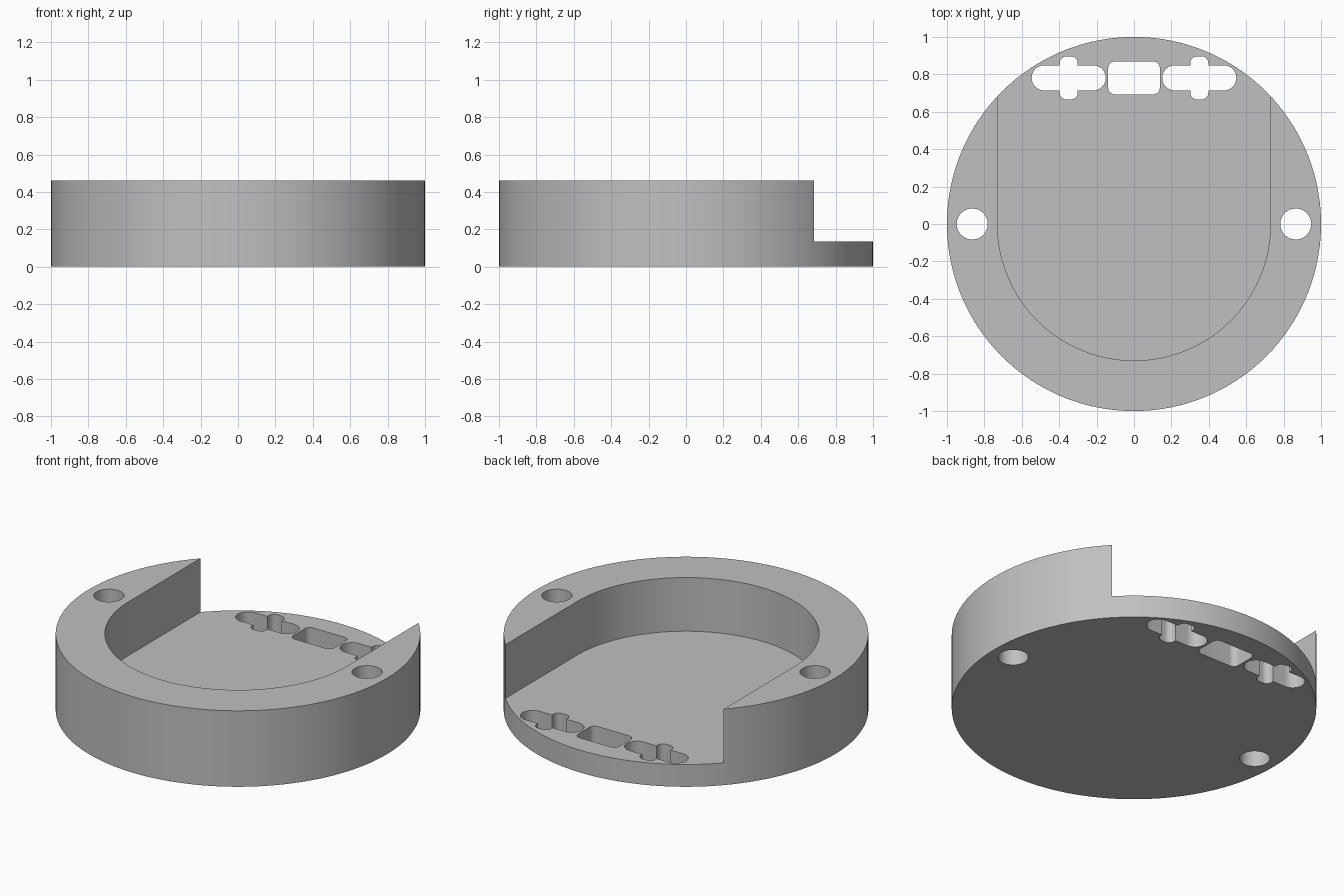
import bpy, bmesh
from math import sin, cos, pi, radians

cube = bpy.data.objects.get("Cube")
if cube:
    bpy.data.objects.remove(cube, do_unlink=True)

HEIGHT, FLOOR, POCKET = 0.46, 0.135, 0.73

grey = bpy.data.materials.new("plain grey")
grey.use_nodes = True
colour = (0.53, 0.53, 0.53, 1)
grey.diffuse_color = colour
grey.node_tree.nodes["Principled BSDF"].inputs["Base Color"].default_value = colour


def arc(cx, cy, r, start, end, steps):
    return [(cx + r * cos(start + (end - start) * i / steps),
             cy + r * sin(start + (end - start) * i / steps)) for i in range(steps + 1)]


def circle(cx, cy, r, steps):
    return arc(cx, cy, r, 0, 2 * pi, steps)[:-1]


def rounded_rect(cx, cy, half_x, half_y, r):
    pts = []
    for i, (sx, sy) in enumerate([(1, 1), (-1, 1), (-1, -1), (1, -1)]):
        pts += arc(cx + sx * (half_x - r), cy + sy * (half_y - r), r,
                   i * pi / 2, (i + 1) * pi / 2, 10)
    return pts


def prism(name, outline, z0, z1):
    """Extrude a closed outline between two heights."""
    bm = bmesh.new()
    base = bm.faces.new([bm.verts.new((x, y, z0)) for x, y in outline])
    top = bmesh.ops.extrude_face_region(bm, geom=[base])["geom"]
    bmesh.ops.translate(bm, vec=(0, 0, z1 - z0),
                        verts=[v for v in top if isinstance(v, bmesh.types.BMVert)])
    bmesh.ops.recalc_face_normals(bm, faces=bm.faces)
    mesh = bpy.data.meshes.new(name)
    bm.to_mesh(mesh)
    bm.free()
    obj = bpy.data.objects.new(name, mesh)
    bpy.context.collection.objects.link(obj)
    mesh.materials.append(grey)
    return obj


# Round body
body = prism("round_housing", circle(0, 0, 1, 160), 0, HEIGHT)
bpy.context.view_layer.objects.active = body
body.select_set(True)


def cut(name, outline, z0=-0.1):
    cutter = prism(name, outline, z0, HEIGHT + 0.1)
    cutter.hide_render = True
    mod = body.modifiers.new(name, "BOOLEAN")
    mod.operation, mod.solver, mod.object = "DIFFERENCE", "EXACT", cutter
    bpy.ops.object.modifier_apply(modifier=name)
    bpy.data.objects.remove(cutter, do_unlink=True)


# Pocket with a round front, open at the back
pocket = arc(0, 0, POCKET, pi, 2 * pi, 80) + [(POCKET, 1.2), (-POCKET, 1.2)]
cut("pocket_cutter", pocket, FLOOR)

# Central window in the floor
cut("window_cutter", rounded_rect(0, 0.781, 0.138, 0.088, 0.035))

# Mirrored screw holes and cross-shaped slots
for side in (-1, 1):
    cut("screw_hole_cutter", circle(side * 0.865, 0, 0.083, 48))
    cut("long_slot_cutter", rounded_rect(side * 0.349, 0.781, 0.198, 0.067, 0.066))
    cut("cross_slot_cutter", rounded_rect(side * 0.349, 0.781, 0.048, 0.115, 0.035))

bpy.ops.object.shade_smooth_by_angle(angle=radians(30))
